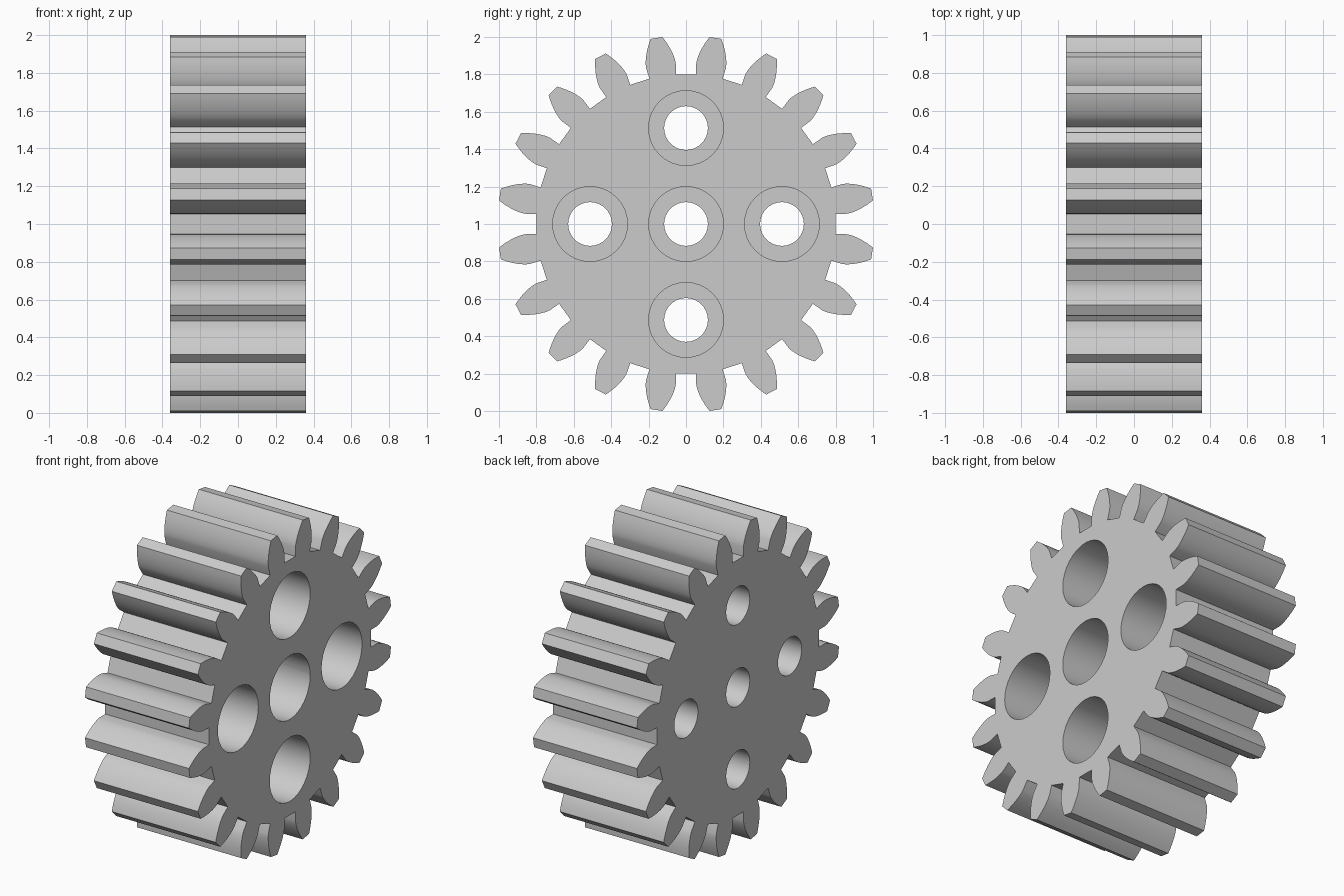
import bpy
import bmesh
from math import sin, cos, tan, acos, pi, radians

default = bpy.data.objects.get("Cube")
if default:
    bpy.data.objects.remove(default, do_unlink=True)

TEETH = 20
HALF_WIDTH = 0.36
TIP_R = 1.0076
MODULE = TIP_R / (TEETH / 2 + 1)
PITCH_R = MODULE * TEETH / 2
ROOT_R = PITCH_R - 1.25 * MODULE
PRESSURE = radians(20)
BASE_R = PITCH_R * cos(PRESSURE)
CENTRE_Z = 1.0

metal = bpy.data.materials.new("light grey")
metal.use_nodes = True
grey = (0.6, 0.6, 0.6, 1)
metal.diffuse_color = grey
metal.node_tree.nodes["Principled BSDF"].inputs["Base Color"].default_value = grey


def mesh_object(name, bm):
    bmesh.ops.recalc_face_normals(bm, faces=bm.faces)
    mesh = bpy.data.meshes.new(name)
    bm.to_mesh(mesh)
    bm.free()
    mesh.materials.append(metal)
    obj = bpy.data.objects.new(name, mesh)
    bpy.context.collection.objects.link(obj)
    return obj


def half_angle(r):
    """Half the angular thickness of an involute tooth at radius r."""
    a = acos(min(1, BASE_R / r))
    return pi / (2 * TEETH) + (tan(PRESSURE) - PRESSURE) - (tan(a) - a)


# Tooth flank as (radius, half angle), from root to tip
STEPS = 8
flank = [(ROOT_R, radians(5.15))]
for i in range(STEPS + 1):
    r = BASE_R + (TIP_R - BASE_R) * i / STEPS
    flank.append((r, half_angle(r)))
tooth = [(r, -a) for r, a in flank] + [(r, a) for r, a in reversed(flank)]

# Gear body: outline extruded along the axle
bm = bmesh.new()
outline = []
for k in range(TEETH):
    middle = (k + 0.5) * 2 * pi / TEETH
    for r, a in tooth:
        outline.append(bm.verts.new((-HALF_WIDTH, r * cos(middle + a),
                                     CENTRE_Z + r * sin(middle + a))))
side = bm.faces.new(outline)
grown = bmesh.ops.extrude_face_region(bm, geom=[side], use_keep_orig=True)
moved = [v for v in grown["geom"] if isinstance(v, bmesh.types.BMVert)]
bmesh.ops.translate(bm, verts=moved, vec=(2 * HALF_WIDTH, 0, 0))
gear = mesh_object("gear", bm)

# Stepped cutters: narrow bore on the left-hand end, wide counterbore on the other
BORE_R, COUNTERBORE_R, SHOULDER_X, SIDES = 0.117, 0.2, -0.04, 32
profile = [(-0.5, BORE_R), (SHOULDER_X, BORE_R),
           (SHOULDER_X, COUNTERBORE_R), (0.5, COUNTERBORE_R)]
OFFSET = 0.513
bm = bmesh.new()
for dy, dz in [(0, 0), (1, 0), (-1, 0), (0, 1), (0, -1)]:
    rings = []
    for x, r in profile:
        rings.append([bm.verts.new((x, dy * OFFSET + r * cos(2 * pi * i / SIDES),
                                    CENTRE_Z + dz * OFFSET + r * sin(2 * pi * i / SIDES)))
                      for i in range(SIDES)])
    for a, b in zip(rings, rings[1:]):
        for i in range(SIDES):
            j = (i + 1) % SIDES
            bm.faces.new((a[i], a[j], b[j], b[i]))
    bm.faces.new(rings[0])
    bm.faces.new(rings[-1])
cutter = mesh_object("hole_cutter", bm)
cutter.hide_render = True

# Cut the holes, then discard the cutter
holes = gear.modifiers.new("holes", "BOOLEAN")
holes.operation = "DIFFERENCE"
holes.solver = "EXACT"
holes.object = cutter
bpy.ops.object.select_all(action="DESELECT")
gear.select_set(True)
bpy.context.view_layer.objects.active = gear
bpy.ops.object.modifier_apply(modifier=holes.name)
bpy.data.objects.remove(cutter, do_unlink=True)
bpy.ops.object.shade_smooth_by_angle(angle=radians(25))
